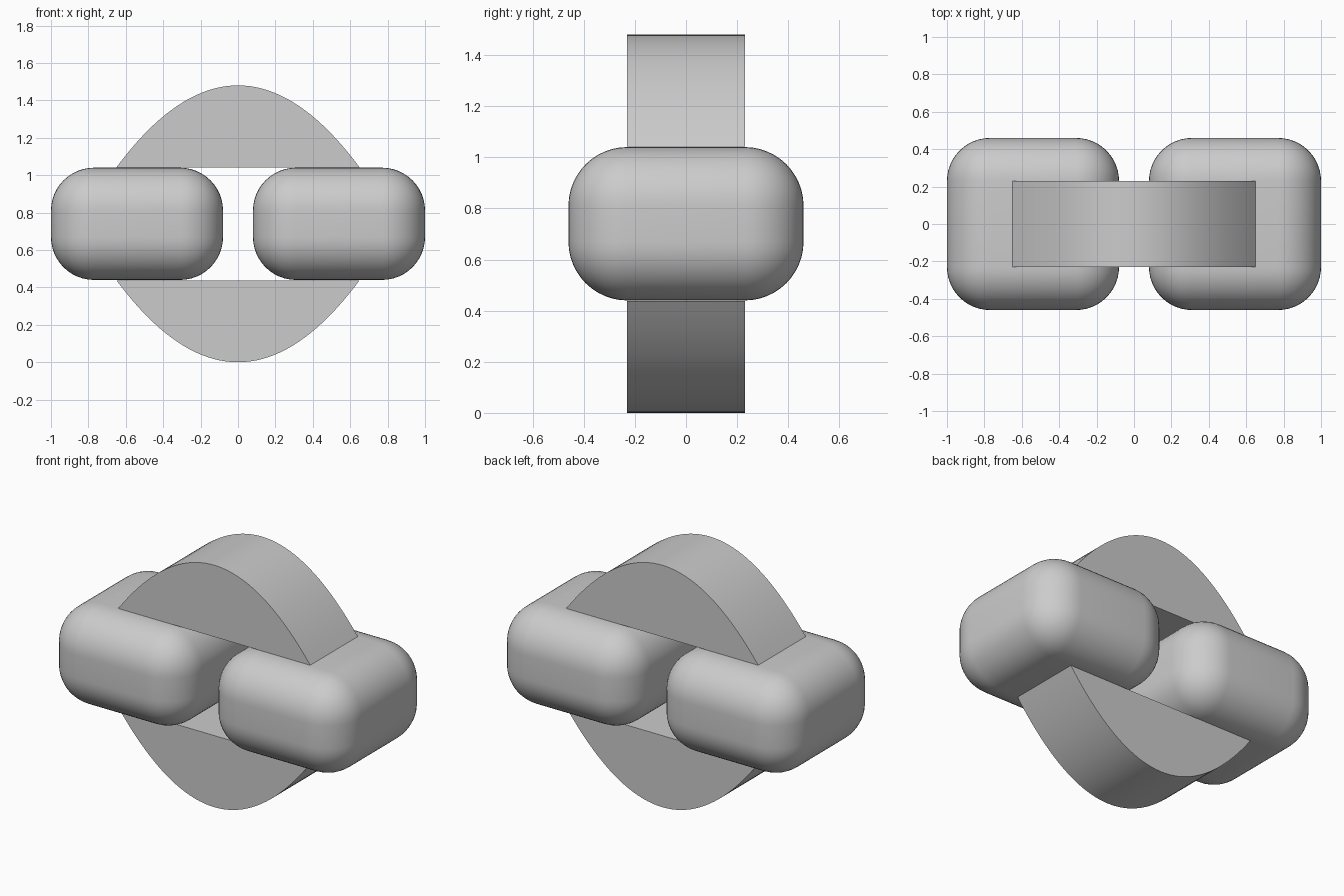
import bpy, bmesh, math

if "Cube" in bpy.data.objects:
    bpy.data.objects.remove(bpy.data.objects["Cube"], do_unlink=True)

grey = bpy.data.materials.new("plain_grey")
grey.use_nodes = True
colour = (0.6, 0.6, 0.6, 1)
grey.diffuse_color = colour
grey.node_tree.nodes["Principled BSDF"].inputs["Base Color"].default_value = colour

MID = 0.74          # height of the symmetry plane
HALF_DEPTH = 0.23   # half thickness of the arches


def finish(bm, name):
    bmesh.ops.recalc_face_normals(bm, faces=bm.faces)
    mesh = bpy.data.meshes.new(name)
    bm.to_mesh(mesh)
    bm.free()
    mesh.materials.append(grey)
    obj = bpy.data.objects.new(name, mesh)
    bpy.context.collection.objects.link(obj)
    return obj


def smooth(obj, angle):
    bpy.ops.object.select_all(action="DESELECT")
    obj.select_set(True)
    bpy.context.view_layer.objects.active = obj
    bpy.ops.object.shade_smooth_by_angle(angle=math.radians(angle))


# Rounded block on each side
def rounded_block(name, side):
    bm = bmesh.new()
    bmesh.ops.create_cube(bm, size=1)
    bmesh.ops.scale(bm, vec=(0.92, 0.92, 0.6), verts=bm.verts)
    bmesh.ops.bevel(bm, geom=bm.edges[:], offset=0.23, segments=12,
                    profile=0.5, affect="EDGES")
    obj = finish(bm, name)
    obj.location = (side * 0.54, 0, MID)
    smooth(obj, 40)


# Solid parabolic arch, standing up or hanging down
def arch(name, direction, steps=40):
    half_width, chord, rise = 0.65, 0.302, 0.438
    bm = bmesh.new()
    ring = []
    for i in range(steps + 1):
        t = 2 * i / steps - 1
        z = MID + direction * (chord + rise * (1 - t * t))
        ring.append(bm.verts.new((half_width * t, -HALF_DEPTH, z)))
    front = bm.faces.new(ring)
    result = bmesh.ops.extrude_face_region(bm, geom=[front])
    moved = [v for v in result["geom"] if isinstance(v, bmesh.types.BMVert)]
    bmesh.ops.translate(bm, vec=(0, 2 * HALF_DEPTH, 0), verts=moved)
    smooth(finish(bm, name), 30)


for label, side in (("left", 1), ("right", -1)):
    rounded_block(label + "_rounded_block", side)
for label, direction in (("upper", 1), ("lower", -1)):
    arch(label + "_arch", direction)
